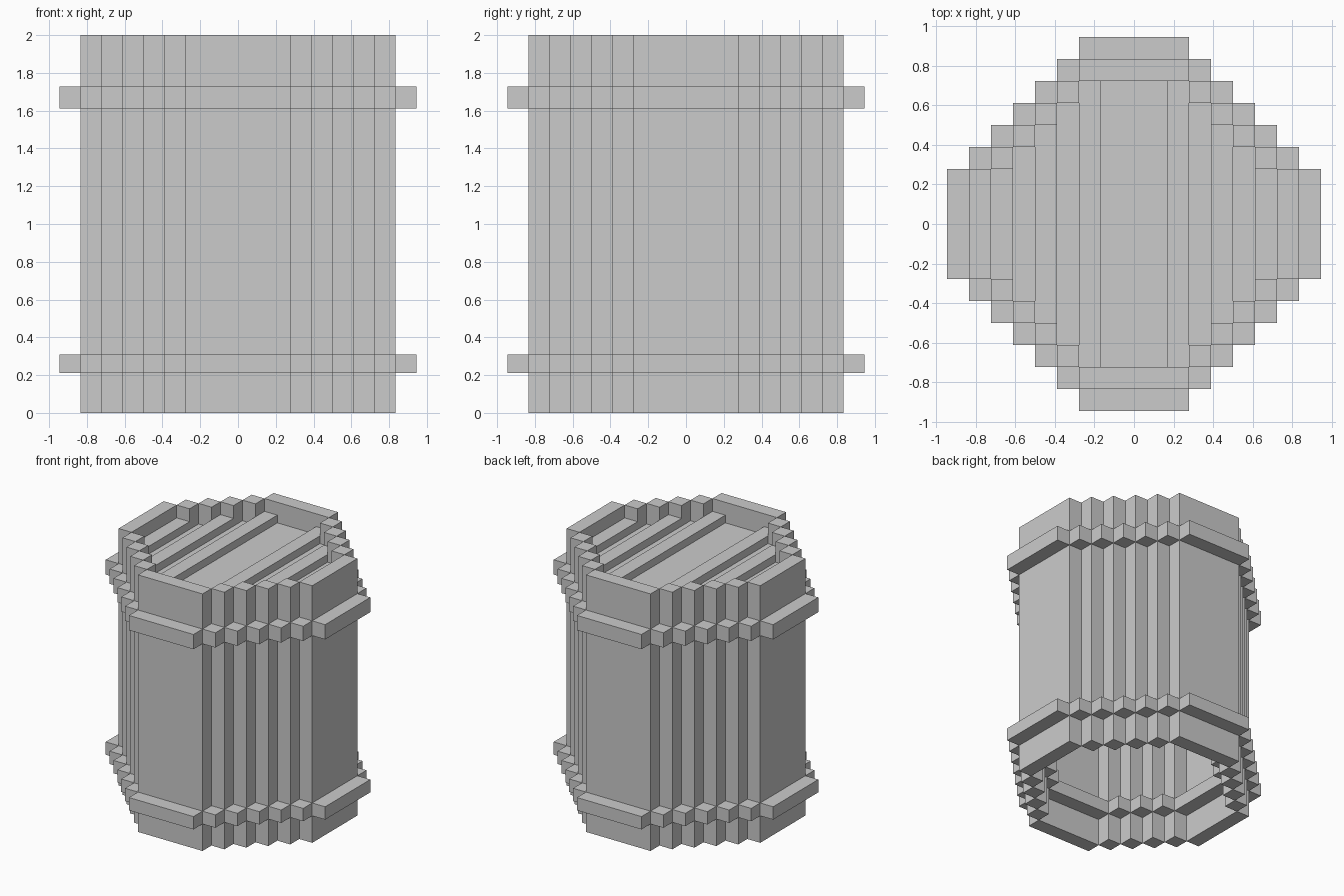
import bpy, bmesh
from mathutils import Matrix, Vector

if "Cube" in bpy.data.objects:
    bpy.data.objects.remove(bpy.data.objects["Cube"])

U = 1 / 9  # block size


def box(bm, x, y, hx, hy, z0, z1):
    """Add a box; x, y and half sizes in blocks, z in units."""
    m = Matrix.LocRotScale(Vector((x * U, y * U, (z0 + z1) / 2)), None,
                           Vector((2 * hx * U, 2 * hy * U, z1 - z0)))
    bmesh.ops.create_cube(bm, size=1, matrix=m)


def stepped_ring(bm, r, z0, z1):
    """One-block-thick stepped octagonal ring at radius r blocks."""
    for s in (-1, 1):
        box(bm, 0, s * r, 2.5, 0.5, z0, z1)
        box(bm, s * r, 0, 0.5, 2.5, z0, z1)
        for t in (-1, 1):
            for i in range(r - 3):
                box(bm, s * (3 + i), t * (r - 1 - i), 0.5, 0.5, z0, z1)


def finish(bm, name):
    mesh = bpy.data.meshes.new(name)
    bm.to_mesh(mesh)
    bm.free()
    bpy.context.collection.objects.link(bpy.data.objects.new(name, mesh))


# Barrel wall of upright staves
bm = bmesh.new()
stepped_ring(bm, 7, 0, 2)
finish(bm, "barrel_staves")

# Hoops, showing on both the outside and the inside of the wall
for name, z0, z1 in (("lower_hoop", 0.21, 0.31), ("upper_hoop", 1.612, 1.727)):
    bm = bmesh.new()
    for r in (6, 8):
        stepped_ring(bm, r, z0, z1)
    finish(bm, name)

# Recessed lid of alternating high and low planks
bm = bmesh.new()
box(bm, 0, 0, 1.5, 6.5, 1.78, 1.84)
for s in (-1, 1):
    for x in range(2, 7):
        top = 1.9 if x % 2 == 0 else 1.84
        box(bm, s * x, 0, 0.5, 8.5 - x, 1.78, top)
finish(bm, "lid_planks")
